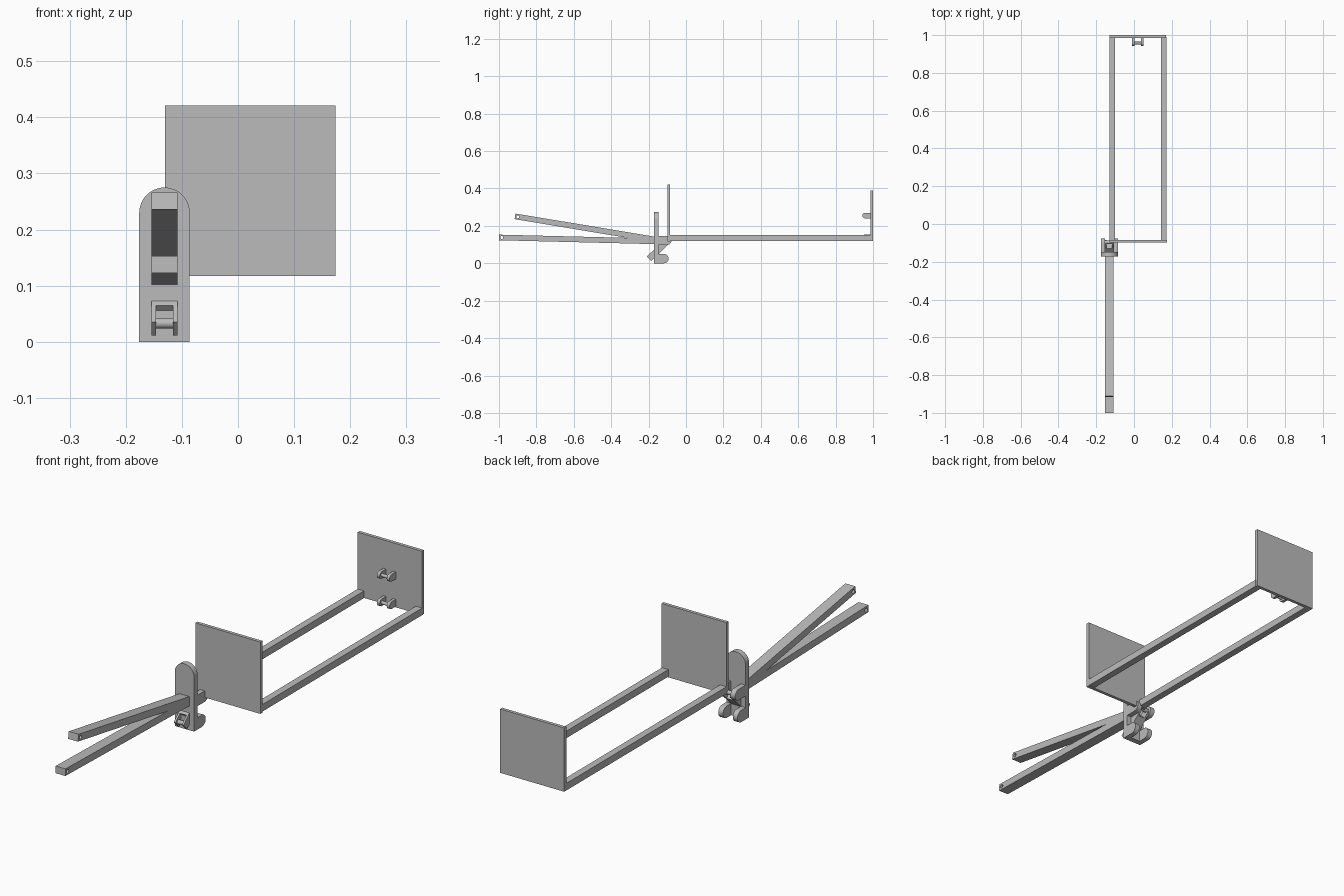
import bpy, bmesh, math
from mathutils import Vector

if "Cube" in bpy.data.objects:
    bpy.data.objects.remove(bpy.data.objects["Cube"])

# single flat grey
grey = bpy.data.materials.new("plain grey")
grey.use_nodes = True
grey.diffuse_color = (0.5, 0.5, 0.5, 1)
grey.node_tree.nodes["Principled BSDF"].inputs["Base Color"].default_value = (0.5, 0.5, 0.5, 1)


def extrude(name, points, step):
    """Solid made by sweeping a closed outline along the vector step."""
    bm = bmesh.new()
    face = bm.faces.new([bm.verts.new(p) for p in points])
    out = bmesh.ops.extrude_face_region(bm, geom=[face])
    moved = [v for v in out["geom"] if isinstance(v, bmesh.types.BMVert)]
    bmesh.ops.translate(bm, verts=moved, vec=step)
    bmesh.ops.recalc_face_normals(bm, faces=bm.faces)
    mesh = bpy.data.meshes.new(name)
    bm.to_mesh(mesh)
    bm.free()
    mesh.materials.append(grey)
    obj = bpy.data.objects.new(name, mesh)
    bpy.context.collection.objects.link(obj)
    return obj


def smooth(obj):
    bpy.ops.object.select_all(action='DESELECT')
    obj.select_set(True)
    bpy.context.view_layer.objects.active = obj
    bpy.ops.object.shade_smooth_by_angle(angle=math.radians(30))
    return obj


def side_profile(name, yz, x0, x1):
    return extrude(name, [(x0, y, z) for y, z in yz], (x1 - x0, 0, 0))


def box(name, x, y, z):
    return side_profile(name, [(y[0], z[0]), (y[1], z[0]), (y[1], z[1]), (y[0], z[1])], *x)


def arc(cy, cz, r, a0, a1, n):
    return [(cy + r * math.cos(math.radians(a0 + (a1 - a0) * i / n)),
             cz + r * math.sin(math.radians(a0 + (a1 - a0) * i / n))) for i in range(n + 1)]


def pin(name, y, z, r, x0, x1):
    return smooth(side_profile(name, arc(y, z, r, 0, 345, 23), x0, x1))


def lug(name, root, y, z, r, x0, x1):
    """Ear with a flat root and a round end, pointing along y."""
    start = -90 if y > root else 90
    end = arc(y, z, r, start, start + 180, 16)
    return smooth(side_profile(name, [(root, end[-1][1])] + [(root, end[0][1])] + end, x0, x1))


def bar(name, a, b, thick, x0, x1):
    """Straight square-ended bar between two (y, z) points."""
    a, b = Vector(a), Vector(b)
    d = (b - a).normalized()
    n = Vector((-d.y, d.x)) * thick / 2
    return side_profile(name, [tuple(p) for p in (a + n, b + n, b - n, a - n)], x0, x1)


# tray: end plates and two rails
box("front_plate", (-0.13, 0.174), (-0.099, -0.085), (0.117, 0.421))
box("back_plate", (-0.13, 0.17), (0.986, 1.0), (0.12, 0.39))
for side, x0 in (("right", -0.13), ("left", 0.142)):
    box(side + "_rail", (x0, x0 + 0.03), (-0.088, 0.99), (0.12, 0.15))

# pinned hooks on the inside of the back plate
for level, z in (("upper", 0.255), ("lower", 0.139)):
    for side, x0 in (("right", -0.01), ("left", 0.036)):
        lug(f"{level}_hook_{side}_ear", 0.988, 0.958, z, 0.015, x0, x0 + 0.013)
    pin(level + "_hook_pin", 0.958, z, 0.007, 0.0, 0.04)

# upright bracket with a rounded top
MID, HALF = -0.131, 0.045
outline = [(MID - HALF, 0), (MID + HALF, 0)] + arc(MID, 0.23, HALF, 0, 180, 24)
smooth(extrude("bracket_plate", [(x, -0.171, z) for x, z in outline], (0, 0.024, 0)))

# paired lugs behind the bracket
for level, y, z, r in (("upper", -0.1, 0.122, 0.023), ("lower", -0.118, 0.025, 0.025)):
    for side, x0 in (("right", MID - HALF), ("left", MID + 0.023)):
        lug(f"{level}_lug_{side}", -0.15, y, z, r, x0, x0 + 0.022)
pin("lever_pivot_pin", -0.097, 0.122, 0.009, MID - 0.03, MID + 0.03)

# slanted lever: web, two prongs and a cross pin
foot, head = Vector((-0.198, 0.0235)), Vector((-0.097, 0.121))
for side, x0 in (("right", MID - 0.023), ("left", MID + 0.015)):
    bar(f"lever_{side}_prong", foot, head, 0.034, x0, x0 + 0.008)
bar("lever_web", foot.lerp(head, 0.3), foot.lerp(head, 0.8), 0.034, MID - 0.018, MID + 0.018)
pin("lever_cross_pin", -0.19, 0.033, 0.009, MID - 0.02, MID + 0.02)

# two long arms, each with a cross hole near the tip
for level, tip, root in (("upper", (-0.914, 0.251), (-0.15, 0.124)),
                         ("lower", (-1.0, 0.138), (-0.15, 0.117))):
    arm = bar(level + "_arm", tip, root, 0.03, MID - 0.023, MID + 0.023)
    c = Vector(tip) + (Vector(root) - Vector(tip)).normalized() * 0.015
    cutter = pin(level + "_hole_cutter", c.x, c.y, 0.008, MID - 0.05, MID + 0.05)
    cutter.hide_render = True
    cutter.hide_viewport = True
    hole = arm.modifiers.new("hole", 'BOOLEAN')
    hole.operation = 'DIFFERENCE'
    hole.solver = 'EXACT'
    hole.object = cutter
